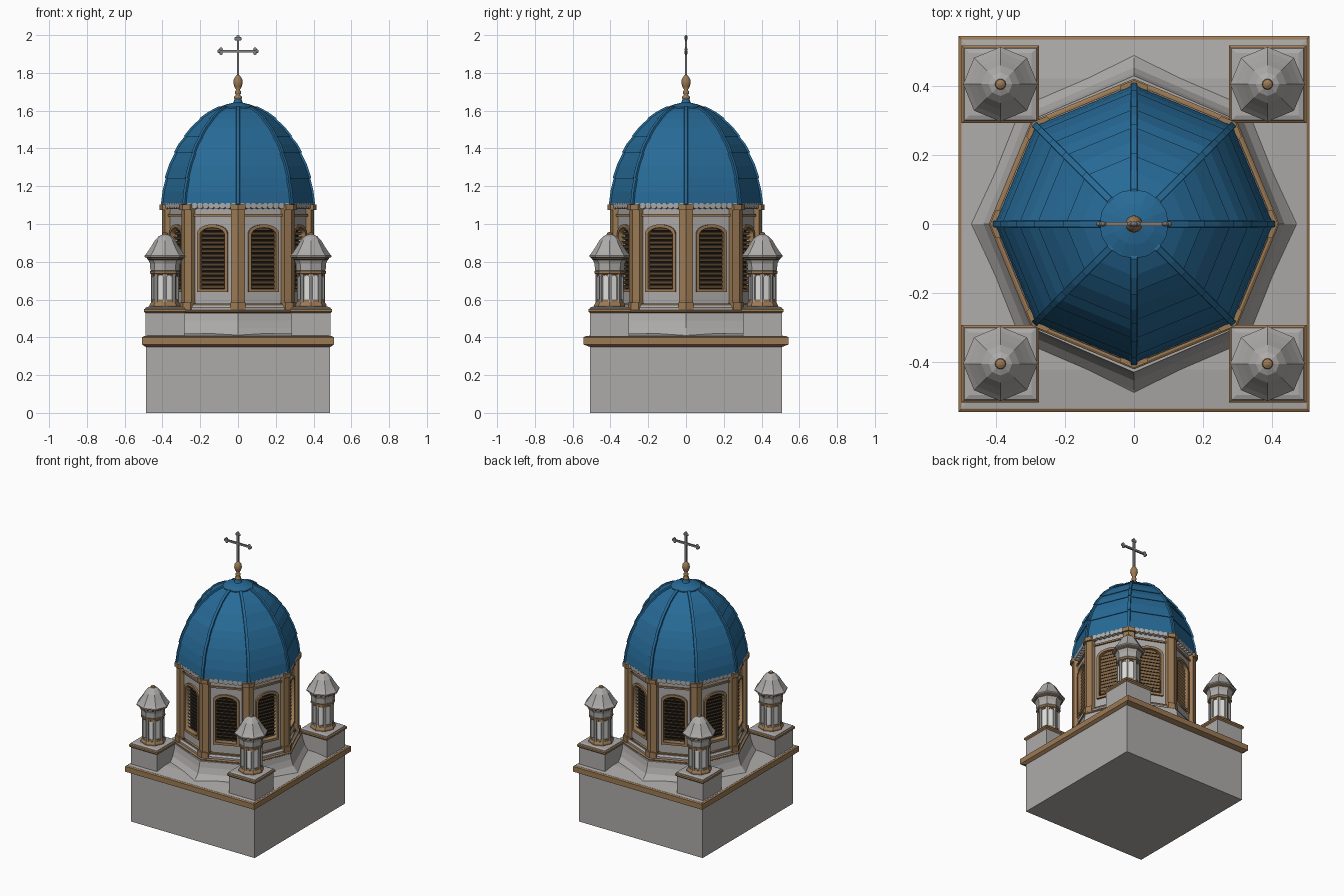
import bpy, bmesh, math
from mathutils import Matrix, Vector

if "Cube" in bpy.data.objects:
    bpy.data.objects.remove(bpy.data.objects["Cube"])

def mat(name, rgb):
    m = bpy.data.materials.new(name)
    m.diffuse_color = (*rgb, 1)
    m.use_nodes = True
    m.node_tree.nodes["Principled BSDF"].inputs["Base Color"].default_value = m.diffuse_color
    return m

STONE = mat("grey stone", (0.42, 0.41, 0.40))
TAN = mat("tan trim", (0.33, 0.195, 0.09))
BLUE = mat("blue roof", (0.02, 0.145, 0.31))
DARK = mat("dark opening", (0.008, 0.008, 0.008))
WHITE = mat("pale panel", (0.74, 0.74, 0.73))
METAL = mat("grey metal", (0.22, 0.22, 0.23))
OCT = math.pi / 4
COS = math.cos(OCT / 2)

def add(name, mesh, material=None, matrix=None):
    if material:
        mesh.materials.clear()
        mesh.materials.append(material)
    o = bpy.data.objects.new(name, mesh)
    bpy.context.collection.objects.link(o)
    if matrix:
        o.matrix_world = matrix
    return o

def finish(name, bm, material, matrix=None):
    bmesh.ops.recalc_face_normals(bm, faces=bm.faces)
    me = bpy.data.meshes.new(name)
    bm.to_mesh(me)
    bm.free()
    return add(name, me, material, matrix)

def lathe(name, prof, material, at=(0, 0), sides=8, ys=1.0, smooth=False):
    """Spin (radius, z) points; corners fall on the axes; ends are capped."""
    bm = bmesh.new()
    rings = [[bm.verts.new((at[0] + r * math.cos(k * 2 * math.pi / sides),
                            at[1] + ys * r * math.sin(k * 2 * math.pi / sides), z))
              for k in range(sides)] for r, z in prof]
    for a, b in zip(rings, rings[1:]):
        for k in range(sides):
            j = (k + 1) % sides
            bm.faces.new((a[k], a[j], b[j], b[k]))
    bm.faces.new(rings[0])
    bm.faces.new(rings[-1])
    o = finish(name, bm, material)
    if smooth:
        for p in o.data.polygons:
            p.use_smooth = len(p.vertices) == 4
    return o

def tiers(name, sizes, material, at=(0, 0)):
    """Rectangular stack of (half x, half y, z)."""
    bm = bmesh.new()
    rings = [[bm.verts.new((at[0] + sx * hx, at[1] + sy * hy, z))
              for sx, sy in ((-1, -1), (1, -1), (1, 1), (-1, 1))] for hx, hy, z in sizes]
    for a, b in zip(rings, rings[1:]):
        for k in range(4):
            j = (k + 1) % 4
            bm.faces.new((a[k], a[j], b[j], b[k]))
    bm.faces.new(rings[0])
    bm.faces.new(rings[-1])
    return finish(name, bm, material)

def side_matrix(k, apothem, at=(0, 0)):
    """Frame on octagon side k: x along the wall, y up, z outward."""
    a = (k + 0.5) * OCT
    n, t = Vector((math.cos(a), math.sin(a), 0)), Vector((-math.sin(a), math.cos(a), 0))
    m = Matrix((t, (0, 0, 1), n)).transposed().to_4x4()
    m.translation = n * apothem + Vector((at[0], at[1], 0))
    return m

def plate(name, loops, depth, material):
    """Flat plate with holes from 2D loops, as mesh data."""
    cu = bpy.data.curves.new(name, 'CURVE')
    cu.dimensions, cu.fill_mode, cu.extrude = '2D', 'BOTH', depth / 2
    for pts in loops:
        s = cu.splines.new('POLY')
        s.points.add(len(pts) - 1)
        for p, (x, y) in zip(s.points, pts):
            p.co = (x, y, 0, 1)
        s.use_cyclic_u = True
    o = bpy.data.objects.new(name, cu)
    bpy.context.collection.objects.link(o)
    me = bpy.data.meshes.new_from_object(o.evaluated_get(bpy.context.evaluated_depsgraph_get()))
    bpy.data.objects.remove(o)
    me.materials.clear()
    me.materials.append(material)
    return me

def rect(w, z0, z1):
    return [(-w, z0), (w, z0), (w, z1), (-w, z1)]

def arch(w, z0, spring, rise, n=10):
    return [(-w, z0), (w, z0)] + [(w * math.cos(math.pi * i / n), spring + rise * math.sin(math.pi * i / n))
                                  for i in range(n + 1)]

def corner_post(name, tip, half, depth, z0, z1, material, at=(0, 0)):
    """Chevron posts wrapped round the eight corners."""
    bm = bmesh.new()
    back = half * math.tan(OCT / 2)
    for k in range(8):
        ends = []
        for z in (z0, z1):
            ends.append([bm.verts.new(Matrix.Rotation(k * OCT, 3, 'Z') @ Vector((r, t, z)) + Vector((*at, 0)))
                         for r, t in ((tip, 0), (tip - back, half), (tip - depth, half),
                                      (tip - depth, -half), (tip - back, -half))])
        bm.faces.new(ends[0])
        bm.faces.new(ends[1])
        for i in range(5):
            j = (i + 1) % 5
            bm.faces.new((ends[0][i], ends[0][j], ends[1][j], ends[1][i]))
    return finish(name, bm, material)

# square base, cornice and gently sloping roof
tiers("tower_base", [(.487, .508, 0), (.487, .508, .36)], STONE)
tiers("tower_cornice", [(.49, .51, .35), (.508, .543, .362), (.508, .543, .40), (.50, .535, .405)], TAN)
tiers("terrace_roof", [(.50, .535, .40), (.498, .533, .406), (.40, .42, .42)], STONE)

# flared skirt and mouldings below the drum
lathe("drum_skirt", [(.475, .405), (.462, .418), (.435, .45), (.42, .49), (.412, .53)], STONE, ys=1.04)
lathe("skirt_trim", [(.412, .528), (.42, .533), (.42, .54), (.412, .545)], TAN)
lathe("drum_plinth", [(.405, .54), (.405, .558), (.395, .57)], STONE)

# drum walls, windows and louvres
AP = .375 * COS
HW = .375 * math.sin(OCT / 2)
wall = plate("wall", [rect(HW, .55, 1.10), arch(.074, .655, .945, .038)], .03, STONE)
frame = plate("frame", [arch(.087, .64, .95, .048), arch(.070, .657, .945, .036)], .03, TAN)
strip = plate("strip", [rect(HW, 1.04, 1.052)], .02, TAN)
sill = plate("sill", [rect(HW, .56, .578)], .03, TAN)
scallop_bm = bmesh.new()
for i in range(9):
    bmesh.ops.create_cone(scallop_bm, cap_ends=True, segments=12, radius1=.0165, radius2=.0165, depth=.03,
                          matrix=Matrix.Translation(((i - 4) * .032, 1.096, .01)))
scallops = finish("eave_scallops_0", scallop_bm, STONE, side_matrix(0, AP)).data
slat_bm = bmesh.new()
for i in range(14):
    bmesh.ops.create_cube(slat_bm, size=1, matrix=Matrix.Translation((0, .668 + i * .0235, -.014))
                          @ Matrix.Rotation(math.radians(40), 4, 'X') @ Matrix.Diagonal((.146, .018, .004, 1)))
slats = finish("louvres_0", slat_bm, TAN, side_matrix(0, AP)).data
for k in range(8):
    add(f"drum_wall_{k}", wall, None, side_matrix(k, AP - .015))
    add(f"window_frame_{k}", frame, None, side_matrix(k, AP - .003))
    add(f"frieze_strip_{k}", strip, None, side_matrix(k, AP))
    add(f"drum_sill_{k}", sill, None, side_matrix(k, AP))
    if k:
        add(f"louvres_{k}", slats, None, side_matrix(k, AP))
        add(f"eave_scallops_{k}", scallops, None, side_matrix(k, AP))
lathe("window_darkness", [(.338, .56), (.338, 1.09)], DARK)
corner_post("drum_pilasters", .402, .037, .06, .545, 1.09, TAN)
corner_post("pilaster_feet", .412, .041, .06, .545, .585, TAN)
corner_post("pilaster_caps", .416, .041, .06, 1.075, 1.103, TAN)

# dome in overlapping tiers with corner ribs
DOME = [(.396, 1.10), (.376, 1.24), (.327, 1.375), (.275, 1.46), (.192, 1.555), (.095, 1.618)]
prof = [(.34, 1.098)]
for (r0, z0), (r1, z1) in zip(DOME, DOME[1:]):
    prof += [(r0 + .006, z0), ((r0 + r1) / 2 + .007, (z0 + z1) / 2 + .003), (r1, z1)]
lathe("dome", prof + [(.06, 1.63)], BLUE)
lathe("dome_cap", [(.10, 1.612), (.10, 1.619), (.06, 1.634), (.025, 1.642), (.015, 1.67)], BLUE, sides=16)
rib = bmesh.new()
for k in range(8):
    rot = Matrix.Rotation(k * OCT, 3, 'Z')
    rows = []
    for r, z in [p for p in prof[1:] if p != prof[0]]:
        rows.append([rib.verts.new(rot @ Vector(p)) for p in
                     ((r - .02, -.011, z), (r + .006, -.009, z + .005),
                      (r + .006, .009, z + .005), (r - .02, .011, z))])
    for a, b in zip(rows, rows[1:]):
        for i in range(4):
            j = (i + 1) % 4
            rib.faces.new((a[i], a[j], b[j], b[i]))
    rib.faces.new(rows[0])
    rib.faces.new(rows[-1])
finish("dome_ribs", rib, BLUE)

# finial and cross
lathe("finial", [(.012, 1.655), (.02, 1.665), (.02, 1.675), (.010, 1.683), (.017, 1.692), (.017, 1.70), (.010, 1.71),
                 (.02, 1.728), (.025, 1.748), (.022, 1.768), (.012, 1.783), (.006, 1.79)], TAN, sides=16, smooth=True)
cross = bmesh.new()
bmesh.ops.create_cube(cross, size=1, matrix=Matrix.Translation((0, 0, 1.885)) @ Matrix.Diagonal((.013, .012, .21, 1)))
bmesh.ops.create_cube(cross, size=1, matrix=Matrix.Translation((0, 0, 1.915)) @ Matrix.Diagonal((.19, .012, .013, 1)))
for ex, ez, dx, dz in ((.09, 1.915, 1, 0), (-.09, 1.915, -1, 0), (0, 1.98, 0, 1)):
    for ox, oz in ((dx * .010, dz * .010), (dz * .010, dx * .010), (-dz * .010, -dx * .010)):
        bmesh.ops.create_uvsphere(cross, u_segments=10, v_segments=6, radius=.010, matrix=Matrix.Translation(
            (ex + ox, 0, ez + oz)) @ Matrix.Diagonal((1, .75, 1, 1)))
finish("cross", cross, METAL)

# four corner turrets on pedestals
panel = plate("panel", [rect(.027, .585, .74), arch(.018, .60, .715, .012, 6)], .006, TAN)
for i, (sx, sy) in enumerate(((-1, -1), (1, -1), (1, 1), (-1, 1))):
    c = (sx * .386, sy * .404)
    tiers(f"pedestal_{i}", [(.103, .103, .40), (.103, .103, .535)], STONE, c)
    tiers(f"pedestal_trim_{i}", [(.103, .103, .528), (.112, .112, .536), (.112, .112, .548), (.105, .105, .553)], TAN, c)
    tiers(f"pedestal_top_{i}", [(.107, .107, .545), (.104, .104, .557), (.09, .09, .562)], STONE, c)
    lathe(f"turret_foot_{i}", [(.082, .56), (.082, .572), (.074, .586)], TAN, c)
    lathe(f"turret_body_{i}", [(.066, .57), (.066, .75)], WHITE, c)
    corner_post(f"turret_posts_{i}", .074, .010, .02, .575, .75, STONE, c)
    for k in range(8):
        add(f"turret_panel_{i}_{k}", panel, None, side_matrix(k, .066 * COS + .002, c))
    lathe(f"turret_band_{i}", [(.07, .733), (.08, .738), (.08, .75), (.07, .752)], TAN, c)
    lathe(f"turret_neck_{i}", [(.073, .75), (.078, .755), (.08, .79), (.09, .812)], STONE, c)
    lathe(f"turret_eave_trim_{i}", [(.085, .808), (.097, .815), (.097, .823)], TAN, c)
    lathe(f"turret_roof_{i}", [(.095, .82), (.108, .825), (.108, .833), (.094, .85), (.074, .88), (.055, .912),
                               (.034, .935), (.015, .944)], STONE, c)
    lathe(f"turret_finial_{i}", [(.01, .938), (.016, .944), (.014, .952), (.004, .957)], TAN, c, 12)
